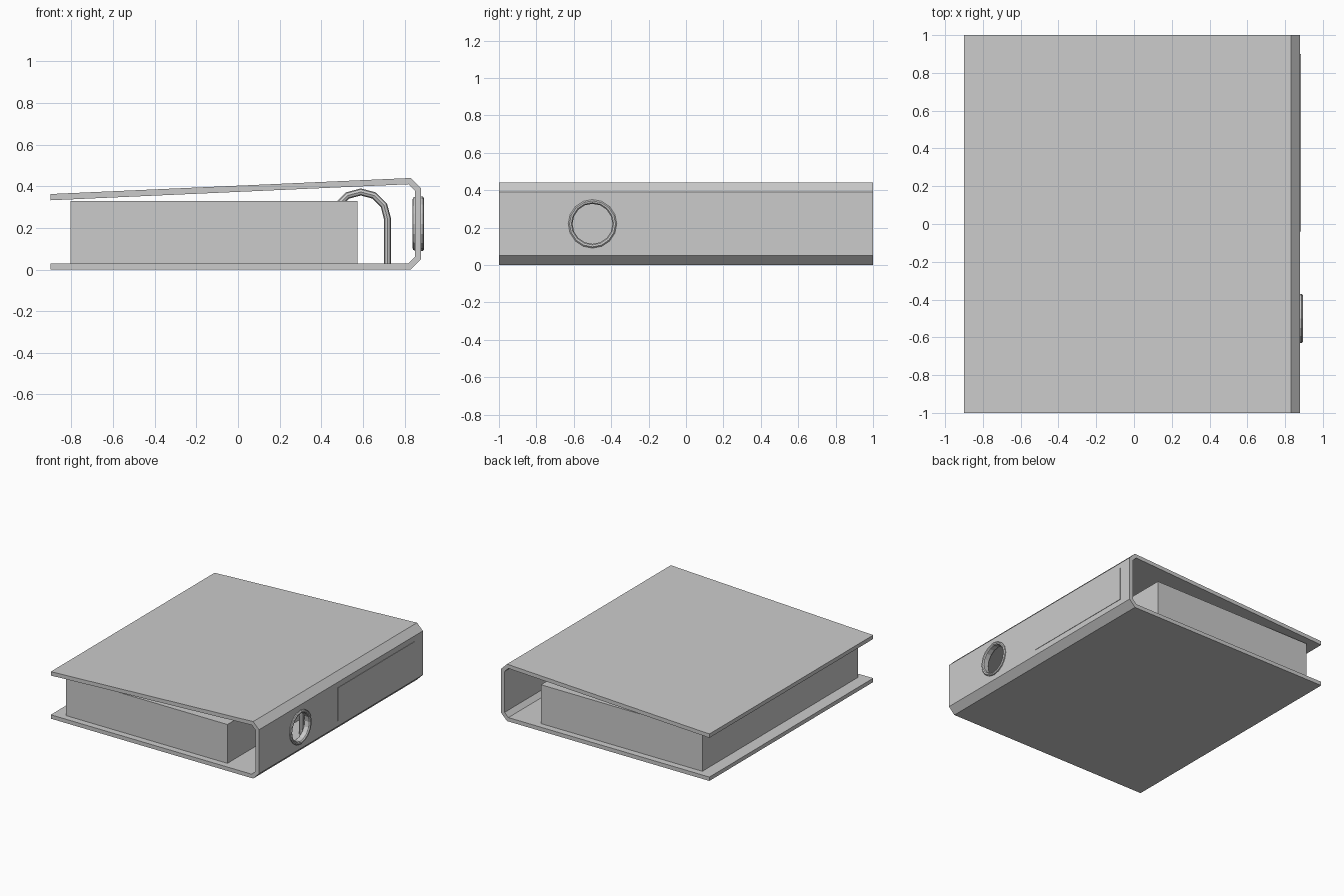
import bpy, bmesh, math
from mathutils import Vector

if "Cube" in bpy.data.objects:
    bpy.data.objects.remove(bpy.data.objects["Cube"])


def finish(bm, name):
    bmesh.ops.recalc_face_normals(bm, faces=bm.faces)
    me = bpy.data.meshes.new(name)
    bm.to_mesh(me)
    bm.free()
    ob = bpy.data.objects.new(name, me)
    bpy.context.collection.objects.link(ob)
    return ob


def box(name, lo, hi):
    bm = bmesh.new()
    bmesh.ops.create_cube(bm, size=1)
    for v in bm.verts:
        v.co = Vector([(l + h) / 2 + c * (h - l) for l, h, c in zip(lo, hi, v.co)])
    return finish(bm, name)


def lathe_x(name, profile, y, z, sides):
    """Spin a closed (x, radius) profile around an axis along x."""
    bm = bmesh.new()
    rows = []
    for i in range(sides):
        a = 2 * math.pi * i / sides
        rows.append([bm.verts.new((x, y + r * math.cos(a), z + r * math.sin(a)))
                     for x, r in profile])
    n = len(profile)
    for i in range(sides):
        p, q = rows[i], rows[(i + 1) % sides]
        for j in range(n):
            k = (j + 1) % n
            bm.faces.new((p[j], p[k], q[k], q[j]))
    return finish(bm, name)


HOLE_Y, HOLE_Z, SIDES = -0.5, 0.22, 16

# Folded cover: side profile extruded along y
outer = [(-0.9, 0), (0.83, 0), (0.88, 0.05), (0.88, 0.39), (0.83, 0.44), (-0.9, 0.363)]
inner = [(-0.9, 0.03), (0.818, 0.03), (0.85, 0.062), (0.85, 0.378), (0.818, 0.41), (-0.9, 0.333)]
bm = bmesh.new()
loops = [[[bm.verts.new((x, y, z)) for x, z in prof] for prof in (outer, inner)]
         for y in (-1, 1)]
(fo, fi), (bo, bi) = loops
for i in range(5):
    bm.faces.new((fo[i], fo[i + 1], fi[i + 1], fi[i]))
    bm.faces.new((bo[i], bi[i], bi[i + 1], bo[i + 1]))
    bm.faces.new((fo[i], bo[i], bo[i + 1], fo[i + 1]))
    bm.faces.new((fi[i], fi[i + 1], bi[i + 1], bi[i]))
for i in (0, 5):
    bm.faces.new((fo[i], fi[i], bi[i], bo[i]))
cover = finish(bm, "binder_cover")

# Finger hole through the spine
bpy.ops.mesh.primitive_cylinder_add(vertices=SIDES, radius=0.118, depth=0.2,
                                    location=(0.865, HOLE_Y, HOLE_Z),
                                    rotation=(0, math.pi / 2, 0))
cutter = bpy.context.object
cutter.name = "hole_cutter"
cutter.hide_render = True
mod = cover.modifiers.new("finger_hole", "BOOLEAN")
mod.operation, mod.solver, mod.object = "DIFFERENCE", "EXACT", cutter
bpy.context.view_layer.objects.active = cover
bpy.ops.object.modifier_apply(modifier=mod.name)
bpy.data.objects.remove(cutter)

# Metal rim lining the finger hole
rim = [(0.85, 0.13), (0.841, 0.125), (0.838, 0.113), (0.846, 0.107),
       (0.884, 0.107), (0.892, 0.113), (0.894, 0.123), (0.888, 0.13),
       (0.878, 0.13), (0.878, 0.116), (0.852, 0.116), (0.852, 0.13)]
lathe_x("finger_hole_rim", rim, HOLE_Y, HOLE_Z, SIDES)

# Spine label and paper stack
box("spine_label", (0.875, -0.04, 0.092), (0.883, 0.9, 0.348))
box("paper_stack", (-0.805, -0.95, 0.03), (0.575, 0.95, 0.33))

# Two arched binder rings
R, CX, CZ = 0.128, 0.59, 0.245
path = [(CX + R, 0.025)]
path += [(CX + R * math.cos(math.radians(a)), CZ + R * math.sin(math.radians(a)))
         for a in range(0, 181, 30)]
path += [(CX - R, 0.025)]
for label, y in (("front", -0.25), ("back", 0.25)):
    cu = bpy.data.curves.new(f"{label}_ring", "CURVE")
    cu.dimensions = "3D"
    cu.bevel_depth, cu.bevel_resolution, cu.use_fill_caps = 0.017, 2, True
    sp = cu.splines.new("POLY")
    sp.points.add(len(path) - 1)
    for p, (x, z) in zip(sp.points, path):
        p.co = (x, y, z, 1)
    sp.use_smooth = False
    bpy.context.collection.objects.link(bpy.data.objects.new(f"{label}_ring", cu))
